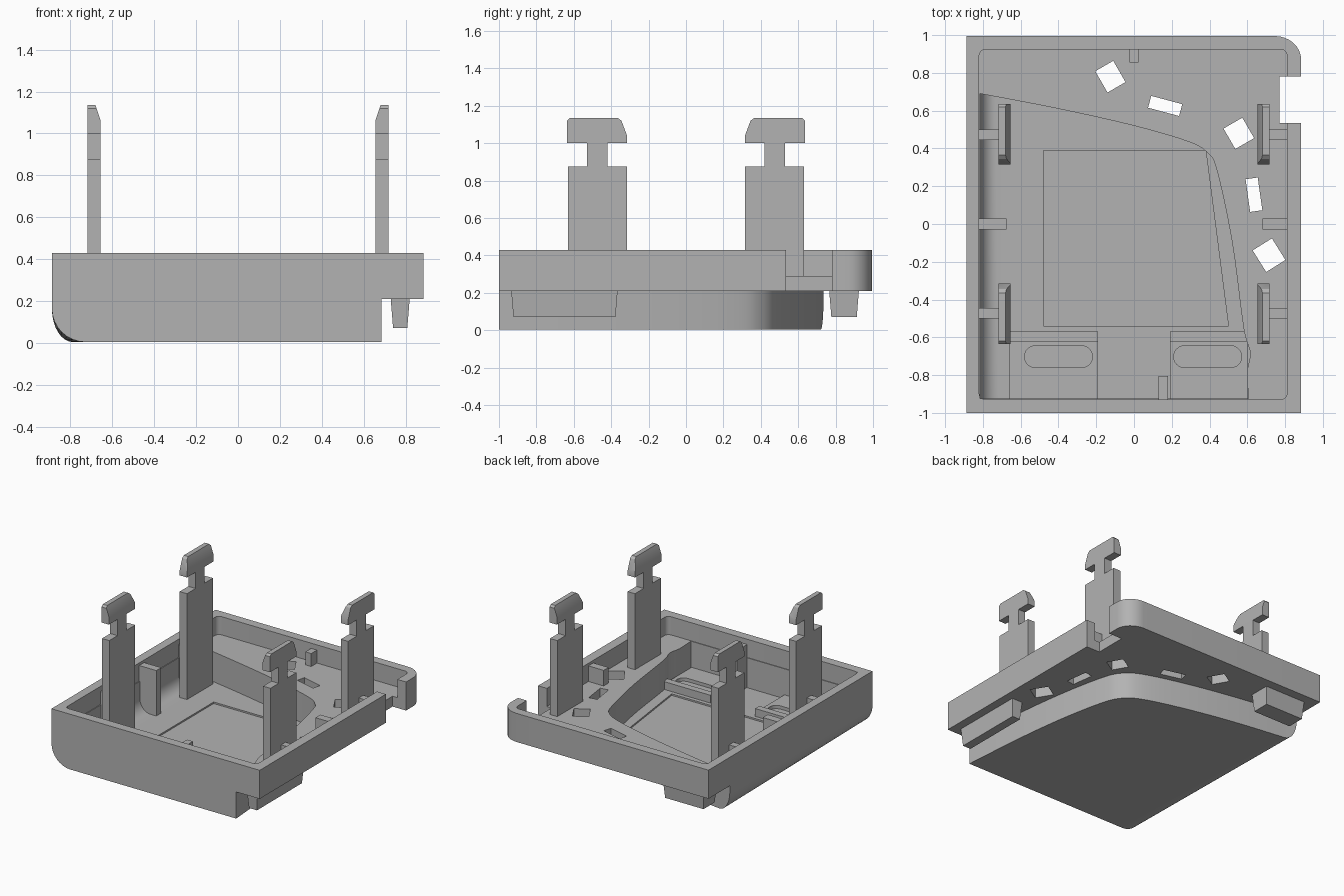
import bpy, bmesh, math
from mathutils import Vector

if "Cube" in bpy.data.objects:
    bpy.data.objects.remove(bpy.data.objects["Cube"])

grey = bpy.data.materials.new("plain grey")
grey.diffuse_color = (0.45, 0.45, 0.45, 1)
grey.use_nodes = True
grey.node_tree.nodes["Principled BSDF"].inputs["Base Color"].default_value = grey.diffuse_color


def finish(name, bm):
    bmesh.ops.recalc_face_normals(bm, faces=bm.faces)
    me = bpy.data.meshes.new(name)
    bm.to_mesh(me)
    bm.free()
    me.materials.append(grey)
    ob = bpy.data.objects.new(name, me)
    bpy.context.collection.objects.link(ob)
    return ob


def prism(name, pts, z0, z1, left_round=0, top_scale=None):
    """Extrude a plan outline; optionally round the bottom edge on the left."""
    bm = bmesh.new()
    f = bm.faces.new([bm.verts.new((x, y, z0)) for x, y in pts])
    up = bmesh.ops.extrude_face_region(bm, geom=[f])["geom"]
    bmesh.ops.translate(bm, vec=(0, 0, z1 - z0),
                        verts=[v for v in up if isinstance(v, bmesh.types.BMVert)])
    if left_round:
        xmin = min(p[0] for p in pts)
        es = [e for e in bm.edges if all(v.co.x < xmin + 1e-4 and v.co.z < z0 + 1e-4
                                         for v in e.verts)]
        bmesh.ops.bevel(bm, geom=es, offset=left_round, segments=8,
                        profile=0.5, affect='EDGES')
    return finish(name, bm)


def box(name, x0, x1, y0, y1, z0, z1, taper=0):
    ob = prism(name, [(x0, y0), (x1, y0), (x1, y1), (x0, y1)], z0, z1)
    for v in ob.data.vertices:  # narrow the lower end
        if v.co.z < (z0 + z1) / 2:
            v.co.x += taper if v.co.x < (x0 + x1) / 2 else -taper
            v.co.y += taper if v.co.y < (y0 + y1) / 2 else -taper
    return ob


def rounded(x0, x1, y0, y1, r, n=6):
    pts = []
    for i, (cx, cy) in enumerate([(x1 - r, y1 - r), (x0 + r, y1 - r),
                                  (x0 + r, y0 + r), (x1 - r, y0 + r)]):
        for k in range(n + 1):
            a = math.pi / 2 * (i + k / n)
            pts.append((cx + r * math.cos(a), cy + r * math.sin(a)))
    return pts


def smooth_path(pts, n=5):
    """Catmull-Rom curve through the points."""
    p = [Vector(q) for q in pts]
    p = [2 * p[0] - p[1]] + p + [2 * p[-1] - p[-2]]
    out = []
    for a, b, c, d in zip(p, p[1:], p[2:], p[3:]):
        for k in range(n):
            t = k / n
            out.append(tuple(0.5 * (2 * b + (c - a) * t + (2 * a - 5 * b + 4 * c - d) * t * t
                                    + (3 * b - a - 3 * c + d) * t ** 3)))
    return out + [tuple(pts[-1])]


def boolean(ob, other, op='DIFFERENCE'):
    m = ob.modifiers.new("bool", 'BOOLEAN')
    m.object, m.operation, m.solver = other, op, 'EXACT'
    bpy.context.view_layer.objects.active = ob
    bpy.ops.object.modifier_apply(modifier=m.name)
    bpy.data.objects.remove(other, do_unlink=True)


# Tray: full upper block plus the curved lower belly
corner = [(0.885 - 0.14 + 0.14 * math.cos(a), 0.87 + 0.125 * math.sin(a))
          for a in [math.pi / 2 * k / 8 for k in range(9)]]
tray = prism("tray", [(-0.888, -1), (0.885, -1)] + corner + [(-0.888, 0.995)], 0.21, 0.43)
outer = smooth_path([(-0.888, 0.735), (-0.4, 0.665), (0.0, 0.585), (0.33, 0.49),
                     (0.46, 0.40), (0.525, 0.25), (0.595, -0.1), (0.645, -0.5), (0.685, -1)])
belly = prism("belly", [(-0.888, -1)] + outer[::-1], 0.005, 0.25, 0.16)
boolean(tray, belly, 'UNION')

# Hollow interior: shelf level, then deep curved well
boolean(tray, prism("cut", rounded(-0.82, 0.81, -0.93, 0.925, 0.035), 0.29, 0.6))
inner = smooth_path([(-0.815, 0.69), (-0.4, 0.61), (0.0, 0.52), (0.29, 0.435), (0.39, 0.375),
                     (0.44, 0.28), (0.52, -0.1), (0.58, -0.55), (0.615, -0.68), (0.6, -0.78),
                     (0.605, -0.925)])
boolean(tray, prism("cut", [(-0.815, -0.925)] + inner[::-1], 0.06, 0.45, 0.1))

# Shallow panel in the floor, side notch and shelf holes
boolean(tray, prism("cut", [(-0.48, -0.54), (0.5, -0.54), (0.38, 0.39), (-0.48, 0.39)], 0.048, 0.2))
boolean(tray, box("cut", 0.77, 1.0, 0.535, 0.78, 0.1, 0.6))
holes = [(-0.125, 0.78, 0.11, 0.13, 30), (0.165, 0.625, 0.17, 0.065, -15),
         (0.555, 0.48, 0.115, 0.125, 30), (0.635, 0.155, 0.065, 0.175, 8),
         (0.715, -0.165, 0.12, 0.135, 32)]
for cx, cy, w, h, deg in holes:
    c, s = math.cos(math.radians(deg)), math.sin(math.radians(deg))
    boolean(tray, prism("cut", [(cx + c * u * w / 2 - s * v * h / 2, cy + s * u * w / 2 + c * v * h / 2)
                                for u, v in [(-1, -1), (1, -1), (1, 1), (-1, 1)]], 0.1, 0.5))

# Raised ledges at the front of the well, each with an oblong slot
for side, x0, x1 in [("left", -0.66, -0.19), ("right", 0.19, 0.6)]:
    ledge = box(side + "_ledge", x0, x1, -0.94, -0.62, 0.05, 0.09)
    cx = -0.4 if x0 < 0 else 0.39
    boolean(ledge, prism("cut", rounded(cx - 0.18, cx + 0.18, -0.76, -0.645, 0.057), 0.065, 0.2))
    box(side + "_ledge_lip", x0, x1, -0.622, -0.57, 0.05, 0.12)

# Ribs on the inside of the walls
box("left_rib", -0.83, -0.675, -0.03, 0.03, 0.05, 0.41)
box("right_rib", 0.68, 0.82, -0.03, 0.03, 0.27, 0.41)
box("back_rib", -0.025, 0.025, 0.855, 0.94, 0.27, 0.39)
box("front_rib", 0.13, 0.18, -0.94, -0.805, 0.05, 0.39)
for sy in (1, -1):
    y0, y1 = sorted((sy * 0.445, sy * 0.5))
    box("left_clip_rib", -0.83, -0.71, y0, y1, 0.05, 0.39)
    box("right_clip_rib", 0.705, 0.82, y0, y1, 0.27, 0.39)

# Snap clips: hammer-head outline in y-z, bevelled towards the inside at the top
for sx in (-1, 1):
    for sy in (-1, 1):
        base = 0.05 if sx < 0 else 0.27
        prof = [(0.315, base), (0.63, base), (0.63, 0.875), (0.53, 0.875), (0.53, 1.0),
                (0.635, 1.0), (0.635, 1.12), (0.62, 1.135), (0.365, 1.135), (0.345, 1.12),
                (0.315, 1.04), (0.315, 1.0), (0.42, 1.0), (0.42, 0.875), (0.315, 0.875)]
        bm = bmesh.new()
        f = bm.faces.new([bm.verts.new((sx * 0.655, sy * y, z)) for y, z in prof])
        up = bmesh.ops.extrude_face_region(bm, geom=[f])["geom"]
        bmesh.ops.translate(bm, vec=(sx * 0.062, 0, 0),
                            verts=[v for v in up if isinstance(v, bmesh.types.BMVert)])
        clip = finish("snap_clip", bm)
        a, b = sx * 0.655, sx * 0.682
        bm = bmesh.new()
        tri = [(a, 1.06), (b, 1.14), (b, 1.3), (a - sx * 0.1, 1.3), (a - sx * 0.1, 1.06)]
        f = bm.faces.new([bm.verts.new((x, -0.8, z)) for x, z in tri])
        up = bmesh.ops.extrude_face_region(bm, geom=[f])["geom"]
        bmesh.ops.translate(bm, vec=(0, 1.6, 0),
                            verts=[v for v in up if isinstance(v, bmesh.types.BMVert)])
        boolean(clip, finish("cut", bm))

# Feet below the overhanging shelf
box("side_foot", 0.728, 0.82, -0.935, -0.365, 0.072, 0.22, 0.012)
box("back_foot", -0.8, -0.45, 0.765, 0.925, 0.072, 0.22, 0.012)

# Smooth the curved walls, keep corners crisp
for ob in bpy.data.objects:
    ob.select_set(True)
bpy.context.view_layer.objects.active = tray
bpy.ops.object.shade_smooth_by_angle(angle=math.radians(30))
